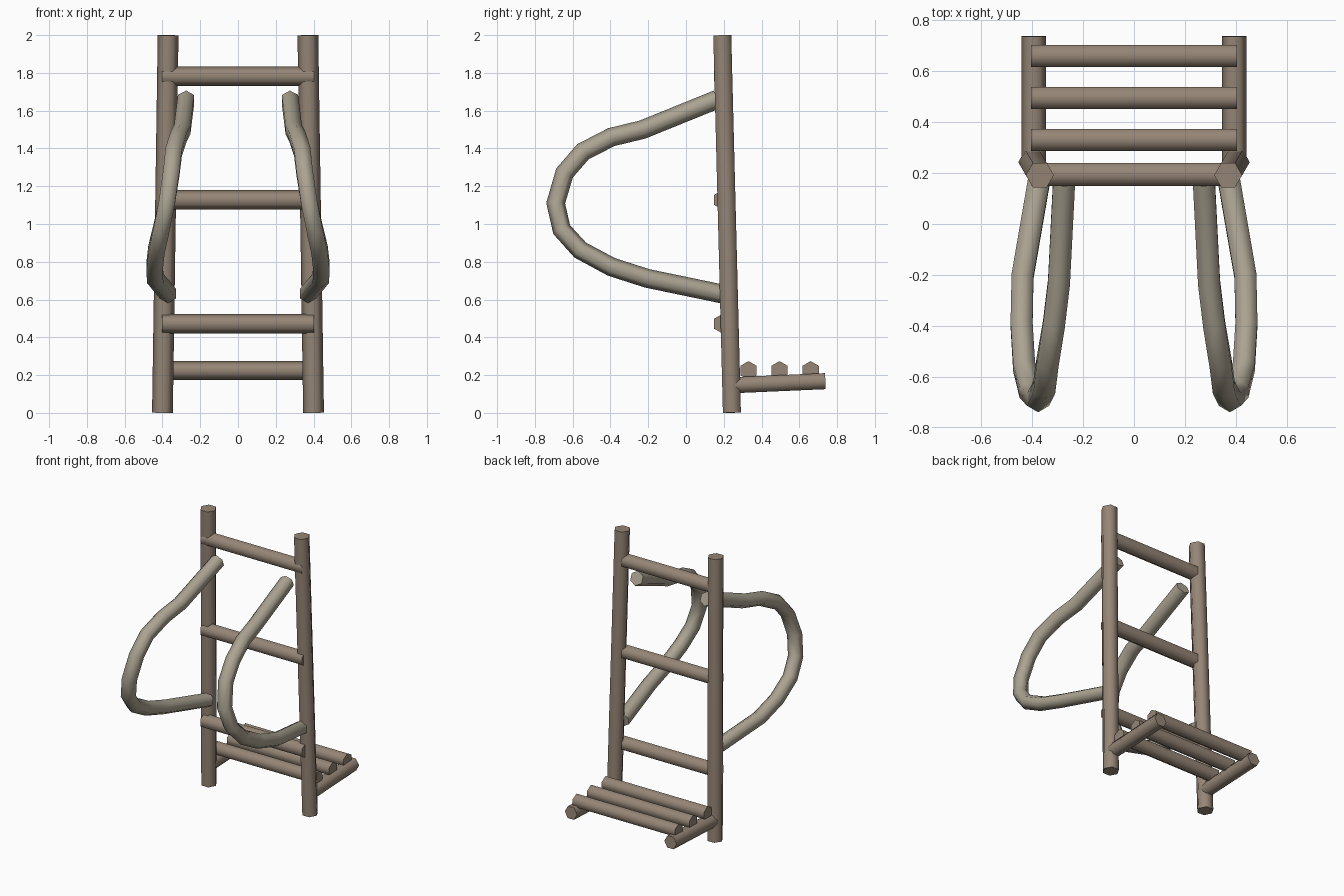
import bpy, bmesh, math
from mathutils import Vector

if "Cube" in bpy.data.objects:
    bpy.data.objects.remove(bpy.data.objects["Cube"])


def material(name, rgb):
    m = bpy.data.materials.new(name)
    m.diffuse_color = (*rgb, 1)
    m.use_nodes = True
    m.node_tree.nodes["Principled BSDF"].inputs["Base Color"].default_value = m.diffuse_color
    return m


wood = material("brown_wood", (0.30, 0.235, 0.18))
pale = material("pale_wood", (0.41, 0.37, 0.29))


def pole(name, points, radius, up, mat, mirror=False, sides=6):
    """Smooth-sided six-sided pole swept along points; a corner faces 'up'."""
    pts = [Vector(p) for p in points]
    bm = bmesh.new()
    rings = []
    for i, p in enumerate(pts):
        back = (p - pts[i - 1]).normalized() if i else Vector()
        ahead = (pts[i + 1] - p).normalized() if i < len(pts) - 1 else Vector()
        t = (back + ahead).normalized()
        side = t.cross(Vector(up)).normalized()
        top = side.cross(t)
        angles = [math.tau * k / sides for k in range(sides)]
        rings.append([bm.verts.new(p + radius * (top * math.cos(a) + side * math.sin(a)))
                      for a in angles])
    for r0, r1 in zip(rings, rings[1:]):
        for k in range(sides):
            n = (k + 1) % sides
            bm.faces.new((r0[k], r0[n], r1[n], r1[k])).smooth = True
    for ring in (rings[0], rings[-1]):
        cap = bm.faces.new(ring)
        for e in cap.edges:
            e.smooth = False
    bmesh.ops.recalc_face_normals(bm, faces=bm.faces)
    me = bpy.data.meshes.new(name)
    bm.to_mesh(me)
    bm.free()
    me.materials.append(mat)
    ob = bpy.data.objects.new(name, me)
    bpy.context.collection.objects.link(ob)
    if mirror:
        ob.modifiers.new("Mirror", 'MIRROR')
    return ob


X, Z = (1, 0, 0), (0, 0, 1)

# Leaning side posts
pole("posts", [(0.40, 0.243, 0.001), (0.37, 0.192, 1.999)], 0.055, X, wood, True)

# Ladder rungs
for i, z in enumerate((0.472, 1.128, 1.782)):
    pole(f"rung_{i + 1}", [(-0.402, 0.194, z), (0.402, 0.194, z)], 0.0525, Z, wood)

# Shelf rails behind the posts and slats resting on them
pole("shelf_rails", [(0.394, 0.24, 0.146), (0.394, 0.738, 0.168)], 0.049, X, wood, True)
for i, y in enumerate((0.331, 0.495, 0.66)):
    pole(f"shelf_slat_{i + 1}", [(-0.405, y, 0.224), (0.405, y, 0.224)], 0.05, Z, wood)

# Bent shoulder hoops: corners lie in the plane of the bend
hoop = [(0.275, 0.165, 1.66), (0.295, -0.23, 1.50), (0.315, -0.395, 1.46),
        (0.34, -0.545, 1.383), (0.353, -0.643, 1.27), (0.377, -0.69, 1.11),
        (0.407, -0.658, 0.97), (0.432, -0.56, 0.862), (0.442, -0.395, 0.773),
        (0.438, -0.205, 0.712), (0.37, 0.19, 0.63)]
centre = Vector((0.36, 0.0, 1.15))


def hoop_pole(name, points):
    ob = pole(name, points, 0.05, (1, 0, 0), pale, True)
    # turn each ring by half a side so its corners face in and out of the bend
    verts = ob.data.vertices
    for i in range(0, len(verts), 6):
        co = [v.co.copy() for v in verts[i:i + 6]]
        mid = sum(co, Vector()) / 6
        for k in range(6):
            d = (co[k] + co[(k + 1) % 6]) / 2 - mid
            verts[i + k].co = mid + d.normalized() * 0.05
    return ob


hoop_pole("shoulder_hoops", hoop)
